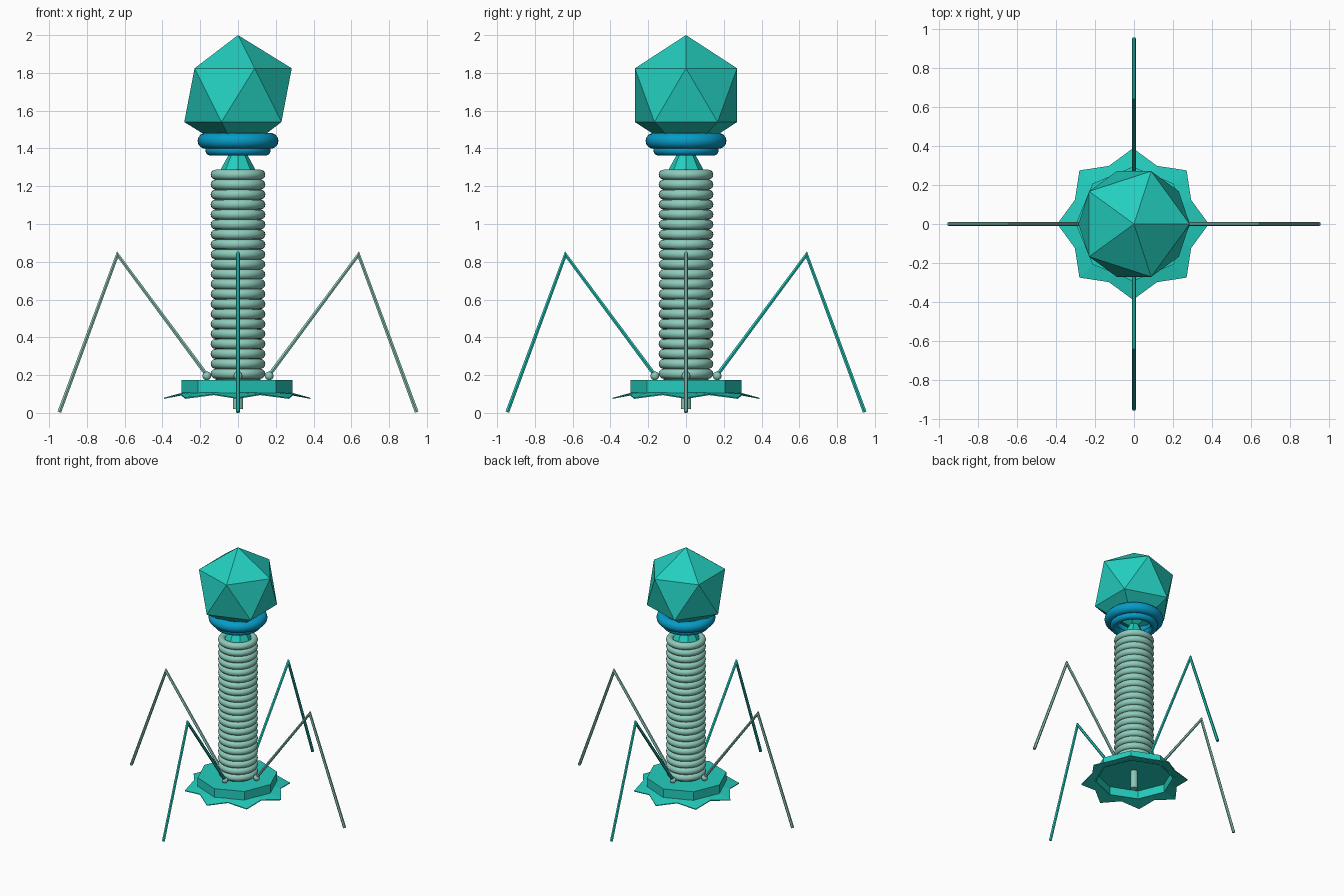
import bpy, bmesh, math
from mathutils import Vector, Matrix

if "Cube" in bpy.data.objects:
    bpy.data.objects.remove(bpy.data.objects["Cube"])


def material(name, rgb):
    m = bpy.data.materials.new(name)
    m.diffuse_color = (*rgb, 1)
    m.use_nodes = True
    m.node_tree.nodes["Principled BSDF"].inputs["Base Color"].default_value = m.diffuse_color
    return m


TEAL = material("bright teal", (0.017, 0.62, 0.52))
PALE = material("pale sea green", (0.27, 0.60, 0.50))
BLUE = material("deep blue", (0.002, 0.33, 0.57))


def add(name, bm, mat, smooth=False):
    bmesh.ops.recalc_face_normals(bm, faces=bm.faces)
    for f in bm.faces:
        f.smooth = smooth
    me = bpy.data.meshes.new(name)
    bm.to_mesh(me)
    bm.free()
    me.materials.append(mat)
    ob = bpy.data.objects.new(name, me)
    bpy.context.collection.objects.link(ob)
    return ob


def loft(bm, loops, closed=False, caps=False):
    """Bridge successive loops of points with quads."""
    rings = [[bm.verts.new(p) for p in loop] for loop in loops]
    pairs = list(zip(rings, rings[1:]))
    if closed:
        pairs.append((rings[-1], rings[0]))
    for a, b in pairs:
        n = len(a)
        for i in range(n):
            j = (i + 1) % n
            bm.faces.new((a[i], a[j], b[j], b[i]))
    if caps:
        bm.faces.new(rings[0])
        bm.faces.new(rings[-1])


def circle(r, z, n, x=0.0):
    return [(x + r * math.cos(2 * math.pi * i / n), r * math.sin(2 * math.pi * i / n), z)
            for i in range(n)]


def torus(name, major, minor, z, mat, n=48, m=14):
    bm = bmesh.new()
    angles = [2 * math.pi * k / m for k in range(m)]
    loft(bm, [circle(major + minor * math.cos(a), z + minor * math.sin(a), n) for a in angles],
         closed=True)
    return add(name, bm, mat, True)


# Head: icosahedron standing on a point
bm = bmesh.new()
bmesh.ops.create_icosphere(bm, subdivisions=1, radius=0.318,
                           matrix=Matrix.Translation((0, 0, 1.682)))
add("head", bm, TEAL)

# Collar rings and neck
torus("collar_upper", 0.172, 0.042, 1.44, BLUE)
torus("collar_lower", 0.145, 0.028, 1.39, BLUE)
bm = bmesh.new()
loft(bm, [circle(0.113, 1.25, 8), circle(0.02, 1.42, 8)], caps=True)
add("neck", bm, TEAL)

# Tail: stack of rings round a core
for k in range(21):
    torus(f"tail_ring_{k + 1}", 0.118, 0.0268, 0.207 + 0.0527 * k, PALE, 40, 12)
bm = bmesh.new()
loft(bm, [circle(0.118, 0.165, 32), circle(0.118, 1.265, 32)], caps=True)
add("tail_core", bm, PALE, True)
bpy.context.object
bm = bmesh.new()
loft(bm, [circle(0.026, 0.02, 12), circle(0.026, 0.17, 12)], caps=True)
add("tail_tip", bm, PALE)

# Base plate: octagonal cap, hollow below
CX = -0.005
bm = bmesh.new()
loft(bm, [circle(0.293, 0.175, 8, CX), circle(0.293, 0.098, 8, CX),
          circle(0.280, 0.098, 8, CX), circle(0.280, 0.163, 8, CX)], caps=True)
add("base_plate", bm, TEAL)

# Skirt: eight-pointed drooping star, thin sheet
bm = bmesh.new()


def star(dz):
    pts = []
    for i in range(16):
        a = math.pi * i / 8
        r, z = (0.388, 0.080) if i % 2 == 0 else (0.322, 0.100)
        pts.append((CX + r * math.cos(a), r * math.sin(a), z + dz))
    return pts


def inner(dz):
    pts = []
    for i in range(16):
        a = math.pi * i / 8
        r = 0.286 if i % 2 == 0 else 0.286 * math.cos(math.pi / 8)
        pts.append((CX + r * math.cos(a), r * math.sin(a), 0.108 + dz))
    return pts


loft(bm, [inner(0), star(0), star(-0.006), inner(-0.006)], closed=True)
add("skirt", bm, TEAL)

# Legs: mitred tube through hip, knee and foot, with a ball at each hip
PATH = [Vector((0.165, 0.2)), Vector((0.638, 0.838)), Vector((0.946, 0.004))]
RAD = 0.0115


def leg(name, turn, mat):
    d1 = (PATH[1] - PATH[0]).normalized()
    d2 = (PATH[2] - PATH[1]).normalized()
    n1, n2 = Vector((-d1.y, d1.x)), Vector((-d2.y, d2.x))
    mid = (n1 + n2).normalized()
    mid /= mid.dot(n1) * 1.2
    loops = []
    for p, n in zip(PATH, (n1, mid, n2)):
        loop = []
        for i in range(6):
            a = 2 * math.pi * i / 6 + math.pi / 6
            q = p + n * (RAD * math.cos(a))
            loop.append((q.x, RAD * math.sin(a), q.y))
        loops.append(loop)
    bm = bmesh.new()
    loft(bm, loops, caps=True)
    rot = Matrix.Rotation(turn, 4, 'Z')
    bm.transform(rot)
    add(name, bm, mat)
    bm = bmesh.new()
    bmesh.ops.create_uvsphere(bm, u_segments=16, v_segments=10, radius=0.023,
                              matrix=rot @ Matrix.Translation((0.165, 0, 0.196)))
    add(name + "_hip_ball", bm, PALE, True)


for k, (name, mat) in enumerate([("right_leg", PALE), ("back_leg", TEAL),
                                 ("left_leg", PALE), ("front_leg", TEAL)]):
    leg(name, k * math.pi / 2, mat)
